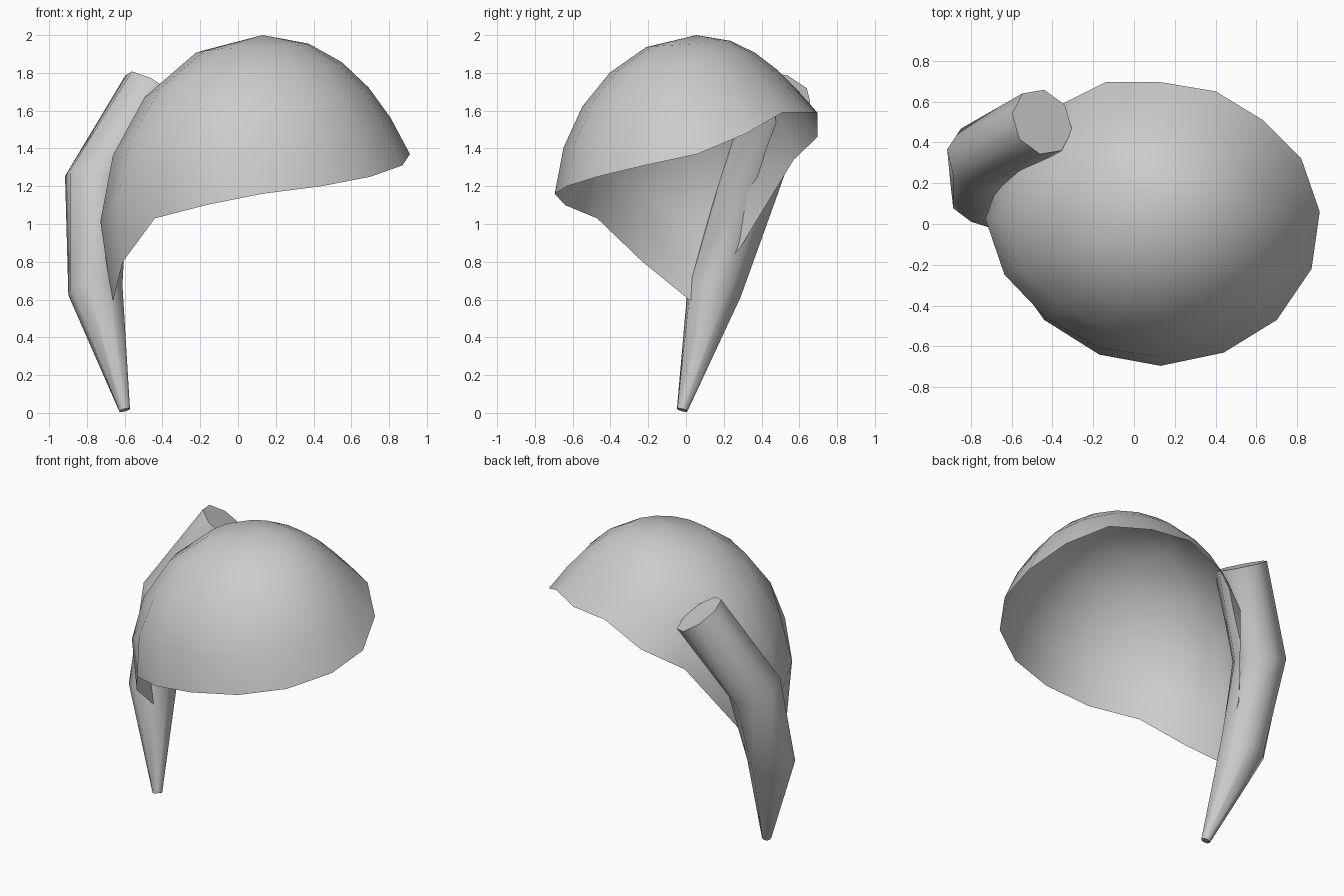
import bpy, bmesh, math
from mathutils import Vector

if "Cube" in bpy.data.objects:
    bpy.data.objects.remove(bpy.data.objects["Cube"])


def finish(name, bm, angle):
    bmesh.ops.recalc_face_normals(bm, faces=bm.faces)
    mesh = bpy.data.meshes.new(name)
    bm.to_mesh(mesh)
    bm.free()
    obj = bpy.data.objects.new(name, mesh)
    bpy.context.collection.objects.link(obj)
    bpy.ops.object.select_all(action='DESELECT')
    obj.select_set(True)
    bpy.context.view_layer.objects.active = obj
    bpy.ops.object.shade_smooth_by_angle(angle=math.radians(angle))
    return obj


def bridge(bm, a, b):
    n = len(a)
    for i in range(n):
        bm.faces.new((a[i], a[(i + 1) % n], b[(i + 1) % n], b[i]))


# Open bowl: meridians swept over an ellipsoid from the apex to an uneven rim
CENTER = Vector((0.13, 0.055, 1.0))
RADII = Vector((0.83, 0.75, 1.0))
ROWS = (0.255, 0.455, 0.64, 0.82, 1.0)
RIM = [(0.91, 0.06, 1.37), (0.87, -0.22, 1.31), (0.70, -0.47, 1.25), (0.44, -0.63, 1.20),
       (0.13, -0.695, 1.16), (-0.17, -0.64, 1.10), (-0.44, -0.47, 1.03), (-0.61, -0.23, 0.80),
       (-0.665, 0.04, 0.58), (-0.61, 0.29, 0.88), (-0.39, 0.57, 1.34), (-0.14, 0.695, 1.46),
       (0.13, 0.695, 1.59), (0.40, 0.65, 1.59), (0.63, 0.51, 1.59), (0.82, 0.32, 1.48)]


def bowl_point(rim, t):
    d = Vector((c / r for c, r in zip(Vector(rim) - CENTER, RADII)))
    length = d.length
    polar = math.acos(d.z / length)
    if t < 1:  # the deep side has slightly tighter upper rows
        t -= 0.035 * max(0, polar - 1.4) / 0.6
    polar *= t
    flat = Vector((d.x, d.y, 0)).normalized()
    p = flat * math.sin(polar) + Vector((0, 0, math.cos(polar)))
    p *= 1 + (length - 1) * t ** 4
    lean = math.sin(math.pi * t ** 2)
    return CENTER + Vector((c * r for c, r in zip(p, RADII))) + Vector((-0.015, -0.015, 0)) * lean


bm = bmesh.new()
apex = bm.verts.new(CENTER + Vector((0, 0, RADII.z)))
rings = [[bm.verts.new(bowl_point(r, t)) for r in RIM] for t in ROWS]
for i in range(len(RIM)):
    bm.faces.new((apex, rings[0][i], rings[0][(i + 1) % len(RIM)]))
for a, b in zip(rings, rings[1:]):
    bridge(bm, a, b)
finish("bowl_shell", bm, 60)

# Bent tapering stem: eight-sided rings along a path of (point, radius)
PATH = [((-0.60, -0.02, 0.015), 0.03), ((-0.755, 0.15, 0.65), 0.15),
        ((-0.75, 0.325, 1.22), 0.174), ((-0.45, 0.50, 1.71), 0.17)]
TWIST = -0.25
pts = [Vector(p) for p, _ in PATH]
bm = bmesh.new()
stem = []
for i, (_, radius) in enumerate(PATH):
    tangent = Vector()
    if i > 0:
        tangent += (pts[i] - pts[i - 1]).normalized()
    if i < len(pts) - 1:
        tangent += (pts[i + 1] - pts[i]).normalized()
    tangent.normalize()
    side = Vector((0, 1, 0)).cross(tangent).normalized()
    up = tangent.cross(side)
    stem.append([bm.verts.new(pts[i] + radius * (side * math.cos(a) + up * math.sin(a)))
                 for a in (math.tau * k / 8 + TWIST for k in range(8))])
for a, b in zip(stem, stem[1:]):
    bridge(bm, a, b)
bm.faces.new(stem[0])
bm.faces.new(stem[-1])
finish("stem", bm, 50)
